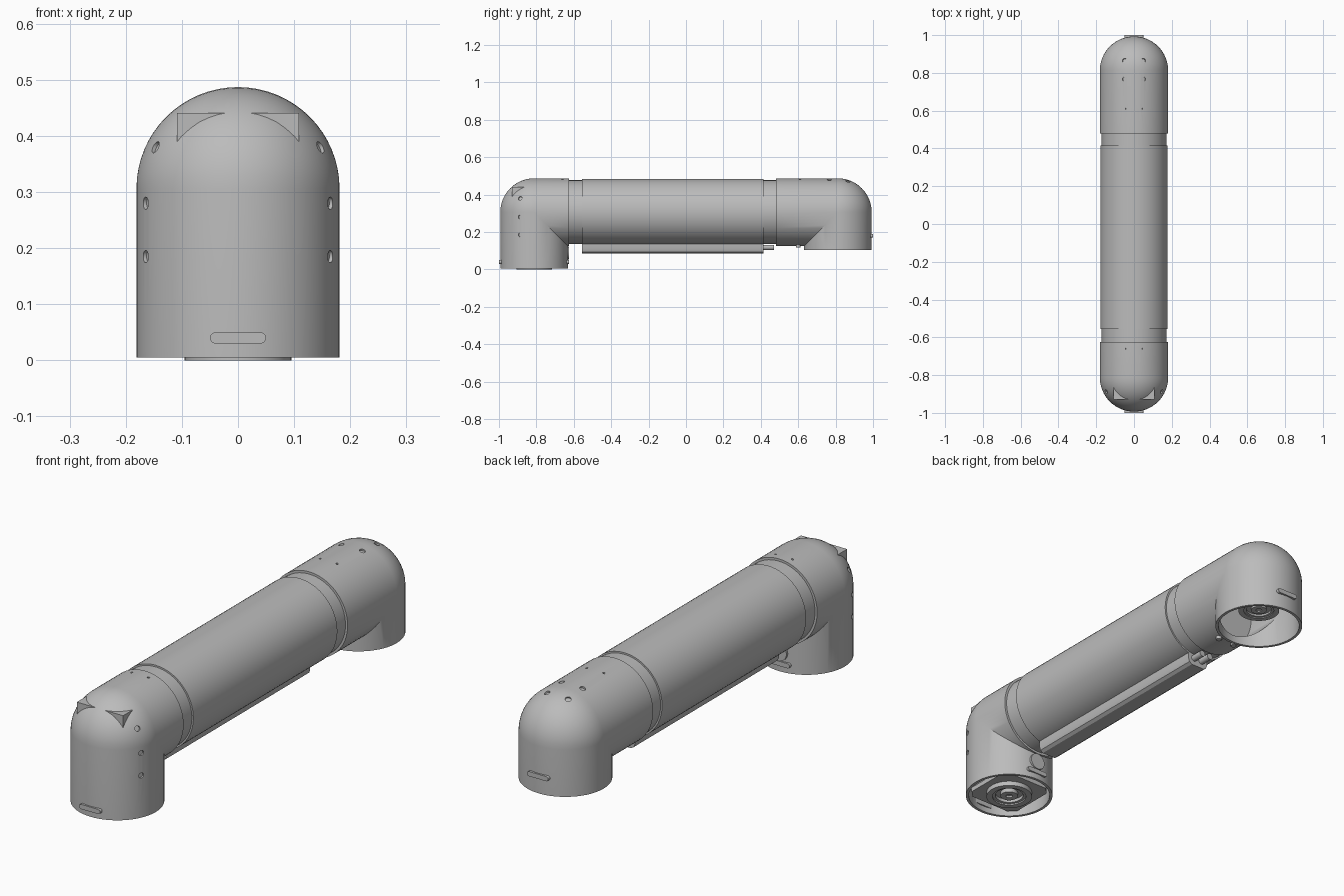
import bpy, bmesh, math
from mathutils import Vector

if "Cube" in bpy.data.objects:
    bpy.data.objects.remove(bpy.data.objects["Cube"], do_unlink=True)

grey = bpy.data.materials.new("satin_grey")
grey.use_nodes = True
grey.diffuse_color = (0.5, 0.5, 0.5, 1)
for node in grey.node_tree.nodes:
    if node.type == 'BSDF_PRINCIPLED':
        node.inputs["Base Color"].default_value = (0.5, 0.5, 0.5, 1)

R, WALL, ZC, YC = 0.181, 0.012, 0.306, 0.812
SEG = 64


def finish(name, bm):
    """Turn a bmesh into a shaded object."""
    bmesh.ops.remove_doubles(bm, verts=bm.verts, dist=1e-5)
    bmesh.ops.recalc_face_normals(bm, faces=bm.faces)
    mesh = bpy.data.meshes.new(name)
    bm.to_mesh(mesh)
    bm.free()
    mesh.materials.append(grey)
    ob = bpy.data.objects.new(name, mesh)
    bpy.context.collection.objects.link(ob)
    smooth(ob)
    return ob


def smooth(ob):
    bpy.ops.object.select_all(action='DESELECT')
    ob.select_set(True)
    bpy.context.view_layer.objects.active = ob
    bpy.ops.object.shade_smooth_by_angle(angle=math.radians(30))


def add_rod(bm, a, b, r, seg=SEG):
    """Capped cylinder from point a to point b."""
    a, b = Vector(a), Vector(b)
    m = (b - a).to_track_quat('Z', 'Y').to_matrix().to_4x4()
    m.translation = (a + b) / 2
    bmesh.ops.create_cone(bm, cap_ends=True, segments=seg, radius1=r, radius2=r,
                          depth=(b - a).length, matrix=m)


def rods(name, specs, seg=SEG):
    bm = bmesh.new()
    for a, b, r in specs:
        add_rod(bm, a, b, r, seg)
    return finish(name, bm)


def prism(name, outline, start, end):
    """Extrude an outline, both ends given as point functions."""
    bm = bmesh.new()
    base = bm.faces.new([bm.verts.new(start(*p)) for p in outline])
    move = Vector(end(*outline[0])) - Vector(start(*outline[0]))
    top = bmesh.ops.extrude_face_region(bm, geom=[base], use_keep_orig=True)["geom"]
    bmesh.ops.translate(bm, vec=move, verts=[v for v in top if isinstance(v, bmesh.types.BMVert)])
    return finish(name, bm)


def lathe(name, profile, y):
    """Revolve a radius/height profile about a vertical axis."""
    bm = bmesh.new()
    vs = [bm.verts.new((r, y, z)) for r, z in profile]
    edges = [bm.edges.new(pair) for pair in zip(vs, vs[1:])]
    bmesh.ops.spin(bm, geom=vs + edges, cent=(0, y, 0), axis=(0, 0, 1),
                   angle=2 * math.pi, steps=SEG)
    return finish(name, bm)


def elbow(name, yc, d, leg, arm):
    """Hollow elbow: mitred inside corner, domed outside corner."""
    def ring(r, place):
        out = []
        for i in range(SEG):
            t = 2 * math.pi * i / SEG
            s = r * math.sin(t)
            u, w = place(s)
            out.append((r * math.cos(t), yc + d * u, ZC - w))
        return out

    def skin(r):
        rings = [ring(r, lambda s: (s, leg))]
        for k in range(13):
            a = math.pi / 2 * k / 12
            rings.append(ring(r, lambda s: (s, s) if s > 0 else
                              (s * math.cos(a), s * math.sin(a))))
        rings.append(ring(r, lambda s: (arm, s)))
        return rings

    loops = skin(R) + skin(R - WALL)[::-1]
    bm = bmesh.new()
    grid = [[bm.verts.new(p) for p in loop] for loop in loops]
    for j, row in enumerate(grid):
        nxt = grid[(j + 1) % len(grid)]
        for i in range(SEG):
            k = (i + 1) % SEG
            bm.faces.new((row[i], row[k], nxt[k], nxt[i]))
    return finish(name, bm)


def drill(ob, name, holes):
    """Cut screw holes and seat a recessed screw in each."""
    cutter = rods(name + "_cutter", [(p - n * .03, p + n * .03, r) for p, n, r in holes], 20)
    cutter.hide_render = True
    mod = ob.modifiers.new("holes", 'BOOLEAN')
    mod.operation, mod.solver, mod.object = 'DIFFERENCE', 'EXACT', cutter
    bpy.context.view_layer.objects.active = ob
    bpy.ops.object.modifier_apply(modifier=mod.name)
    bpy.data.objects.remove(cutter, do_unlink=True)
    smooth(ob)
    rods(name, [(p - n * .018, p - n * .007, r * .99) for p, n, r in holes], 20)


def hole(x_sign, u, w, yc, d, r, x=None):
    """Hole on the elbow skin, offset u along the arm and w downwards."""
    ru, rw = min(u, 0), min(w, 0)
    if x is None:
        x = math.sqrt(R * R - ru * ru - rw * rw)
    else:
        rw = w = -math.sqrt(R * R - x * x - ru * ru)
    n = Vector((x_sign * x, d * ru, -rw)).normalized()
    return Vector((x_sign * x, yc + d * u, ZC - w)), n, r


# Elbows with their screw holes
front = elbow("front_elbow", -YC, 1, ZC - .005, .187)
back = elbow("back_elbow", YC, -1, ZC - .105, .332)
front_holes, back_holes = [], []
for s in (-1, 1):
    front_holes += [hole(s, -.075, ZC - z, -YC, 1, .011) for z in (.185, .28, .38)]
    front_holes.append(hole(s, .152, 0, -YC, 1, .005, .04))
    back_holes += [hole(s, u, 0, YC, -1, .012, .05) for u in (-.053, .045)]
    back_holes.append(hole(s, .202, 0, YC, -1, .005, .04))
drill(front, "front_elbow_screws", front_holes)
drill(back, "back_elbow_screws", back_holes)

# Main tube and the narrower neck running through it
rods("main_tube", [((0, -.555, ZC), (0, .415, ZC), .178)])
rods("neck_sleeve", [((0, -.645, ZC), (0, .56, ZC), .171)])

# Cable rail under the tube
rail = [(.05, .15), (.05, .108), (.045, .094), (.032, .085)]
rail += [(-x, z) for x, z in reversed(rail)]
prism("cable_rail", rail, lambda x, z: (x, -.555, z), lambda x, z: (x, .415, z))

# Rounded slot pads on the elbows
pill = []
for side in (1, -1):
    for i in range(9):
        a = math.pi * (i / 8 - .5)
        pill.append((side * (.04 + .01 * math.cos(a)), side * .01 * math.sin(a)))
for name, y0, y1, zc in (("front_slot_pad", -1, -.975, .04),
                         ("inner_slot_pad", -.65, -.626, .04),
                         ("back_slot_pad", .975, 1, .18)):
    prism(name, pill, lambda x, z: (x, y0, zc + z), lambda x, z: (x, y1, zc + z))

# Wedge bracket on the front dome
wedge = [(-.93, .441), (-.865, .441), (-.93, .39)]
prism("dome_bracket", wedge, lambda y, z: (-.109, y, z), lambda y, z: (.109, y, z))

# Joint flanges inside the open ends
flange = [(0, .012), (.014, .012), (.014, .003), (.036, .003), (.036, .02), (.058, .02),
          (.058, .006), (.07, .006), (.07, 0), (.095, 0), (.095, .022), (.085, .022),
          (.085, .13), (0, .13)]
lathe("front_joint_flange", flange, -YC)
lathe("back_joint_flange", [(r * .9, z * .6 + .18) for r, z in flange], YC)
c, h = .095, .125
square = [(c, h), (h, c), (h, -c), (c, -h), (-c, -h), (-h, -c), (-h, c), (-c, h)]
prism("front_mount_plate", square,
      lambda x, y: (x, y - YC, .02), lambda x, y: (x, y - YC, .04))

# Underside screws and cable fittings
rods("underside_screws", [((s * .04, .6, .15), (s * .04, .6, .118), .012)
                          for s in (-1, 1)], 20)
rods("cable_fittings", [((0, -.66, .088), (0, -.625, .088), .036),
                        ((-.02, .415, .118), (-.02, .47, .118), .014),
                        ((.02, .415, .118), (.02, .47, .118), .014)], 24)
